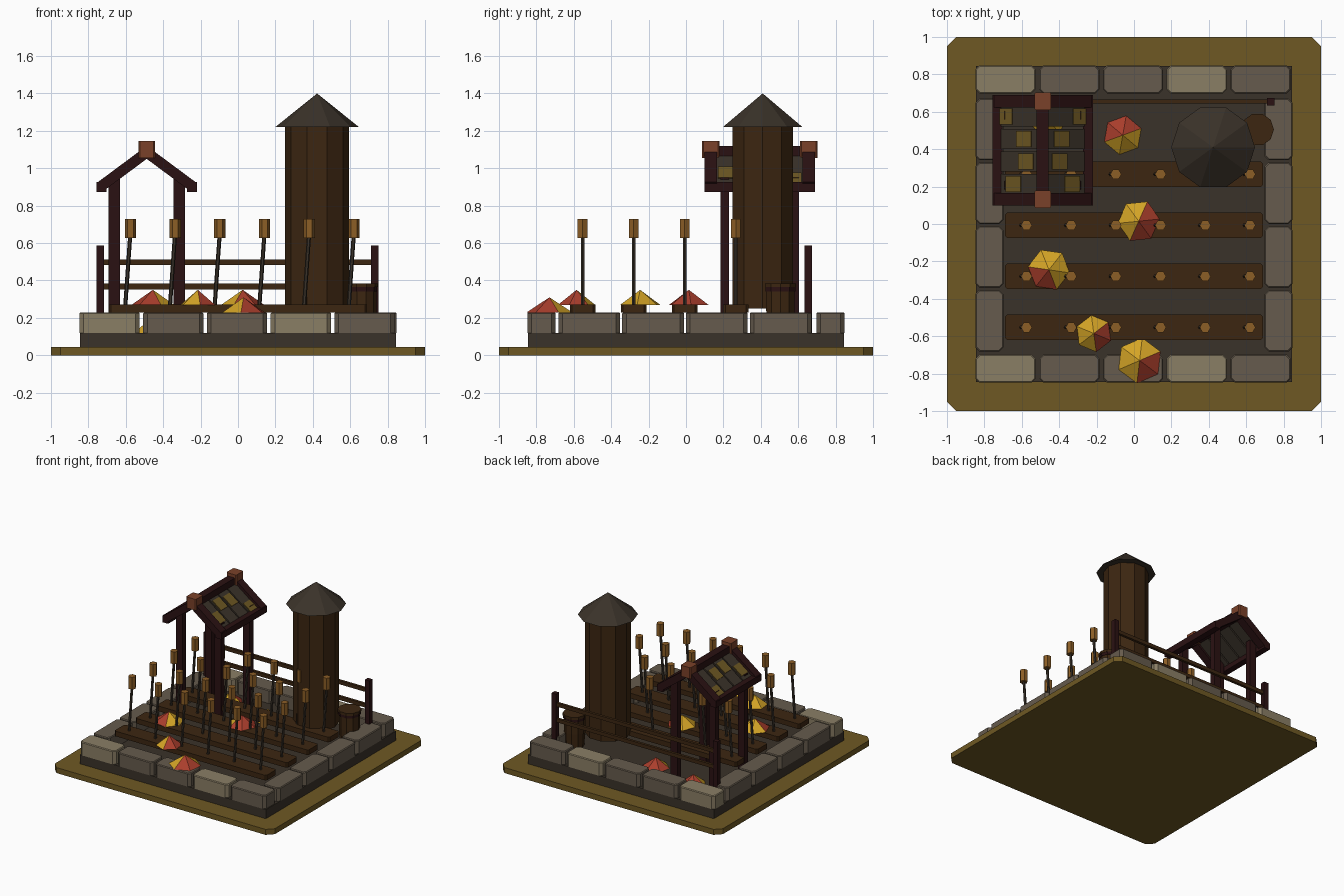
import bpy, bmesh, math
from mathutils import Vector, Matrix

if "Cube" in bpy.data.objects:
    bpy.data.objects.remove(bpy.data.objects["Cube"])


def srgb(*c):
    return tuple((v / 255 / 12.92) if v < 10 else ((v / 255 + 0.055) / 1.055) ** 2.4 for v in c) + (1.0,)


def material(name, *c):
    m = bpy.data.materials.new(name)
    m.diffuse_color = srgb(*c)
    m.use_nodes = True
    m.node_tree.nodes["Principled BSDF"].inputs["Base Color"].default_value = m.diffuse_color
    return m


OLIVE = material("olive_grass", 110, 88, 35)
SOIL = material("dark_soil", 58, 50, 41)
STONE = material("grey_stone", 102, 91, 77)
PALE = material("pale_stone", 138, 126, 101)
BROWN = material("brown_wood", 60, 38, 17)
MAROON = material("maroon_wood", 42, 17, 18)
RUST = material("rust_cap", 122, 65, 41)
AMBER = material("amber_head", 140, 94, 38)
YELLOW = material("yellow_leaf", 212, 164, 38)
RED = material("red_leaf", 170, 62, 44)


def finish(name, bm, *mats):
    bmesh.ops.remove_doubles(bm, verts=bm.verts, dist=1e-5)
    bmesh.ops.recalc_face_normals(bm, faces=bm.faces)
    me = bpy.data.meshes.new(name)
    bm.to_mesh(me)
    bm.free()
    for m in mats:
        me.materials.append(m)
    ob = bpy.data.objects.new(name, me)
    bpy.context.collection.objects.link(ob)
    return ob


def box(name, x, y, z, mat, corner=0.0, top=0.0):
    """Box from (min, max) ranges; corner cuts upright edges, top cuts the upper rim."""
    bm = bmesh.new()
    size = Vector((x[1] - x[0], y[1] - y[0], z[1] - z[0]))
    mid = Vector((sum(x), sum(y), sum(z))) / 2
    bmesh.ops.create_cube(bm, size=1, matrix=Matrix.Translation(mid) @ Matrix.Diagonal((*size, 1)))
    if corner:
        up = [e for e in bm.edges if abs(e.verts[0].co.z - e.verts[1].co.z) > 1e-4]
        bmesh.ops.bevel(bm, geom=up, offset=corner, segments=1, affect='EDGES')
    if top:
        rim = [e for e in bm.edges if all(v.co.z > z[1] - 1e-4 for v in e.verts)]
        bmesh.ops.bevel(bm, geom=rim, offset=top, segments=1, affect='EDGES')
    return finish(name, bm, mat)


def beam(name, p, q, side, thick, mat):
    """Bar from p to q, 'side' wide along y and 'thick' the other way."""
    p, q = Vector(p), Vector(q)
    d = (q - p).normalized()
    w = Vector((0, 1, 0))
    h = d.cross(w).normalized()
    bm = bmesh.new()
    ends = [[bm.verts.new(c + w * side / 2 * a + h * thick / 2 * b)
             for a, b in ((-1, -1), (1, -1), (1, 1), (-1, 1))] for c in (p, q)]
    for e in ends:
        bm.faces.new(e)
    for i in range(4):
        j = (i + 1) % 4
        bm.faces.new((ends[0][i], ends[0][j], ends[1][j], ends[1][i]))
    return finish(name, bm, mat)


def turned(name, rings, n, at, mats, spin=0.0, lean=0.0):
    """Stack of n-sided rings (radius, z) around 'at'; lean shifts x per unit z."""
    bm = bmesh.new()
    loops = []
    for r, z in rings:
        loops.append([bm.verts.new((at[0] + lean * (z - rings[0][1]) + r * math.cos(spin + math.tau * k / n),
                                    at[1] + r * math.sin(spin + math.tau * k / n), z)) for k in range(n)])
    for a, b in zip(loops, loops[1:]):
        for i in range(n):
            j = (i + 1) % n
            bm.faces.new((a[i], a[j], b[j], b[i]))
    bm.faces.new(loops[0])
    if rings[-1][0] > 1e-3:
        bm.faces.new(loops[-1])
    bmesh.ops.remove_doubles(bm, verts=bm.verts, dist=1e-5)
    bmesh.ops.dissolve_degenerate(bm, edges=bm.edges, dist=1e-5)
    return finish(name, bm, *mats)


# ground plate and soil bed
box("ground_plate", (-1, 1), (-1, 1), (0, 0.045), OLIVE, corner=0.05)
box("soil_bed", (-0.845, 0.845), (-0.845, 0.845), (0.045, 0.12), SOIL)

# stone border: five in front and back, four on each side
for i in range(5):
    x = -0.848 + i * 0.341
    mat = PALE if i in (0, 3) else STONE
    for end, y in (("front", (-0.848, -0.698)), ("back", (0.698, 0.848))):
        box(f"{end}_stone_{i}", (x, x + 0.332 - 0.01), y, (0.12, 0.23), mat, 0.022, 0.006)
for i in range(4):
    y = -0.677 + i * 0.341
    for side, x in (("left", (-0.848, -0.698)), ("right", (0.698, 0.848))):
        box(f"{side}_stone_{i}", x, (y - 0.005, y + 0.325), (0.12, 0.23), STONE, 0.022, 0.006)

# planting rows with leaning stakes
for r in range(4):
    y = -0.553 + r * 0.273
    box(f"row_plank_{r}", (-0.69, 0.69), (y - 0.068, y + 0.068), (0.23, 0.272), BROWN, 0.012)
    for c in range(6):
        x = -0.575 + c * 0.239
        turned(f"stake_{r}_{c}", [(0.011, 0.26), (0.011, 0.64)], 6, (x - 0.028, y), [SOIL], lean=0.07)
        turned(f"stake_head_{r}_{c}", [(0.03, 0.628), (0.03, 0.728)], 6, (x, y), [AMBER])

# silo with pointed roof
turned("silo_wall", [(0.171, 0.25), (0.171, 1.23)], 10, (0.423, 0.41), [BROWN])
turned("silo_roof", [(0.224, 1.22), (0.0, 1.4)], 10, (0.423, 0.41), [SOIL])

# barrel beside the silo
turned("barrel", [(0.074, 0.12), (0.08, 0.24), (0.08, 0.345)], 10, (0.66, 0.505), [BROWN])
turned("barrel_hoop", [(0.084, 0.342), (0.084, 0.366)], 10, (0.66, 0.505), [MAROON])
turned("barrel_lid", [(0.088, 0.364), (0.088, 0.385)], 10, (0.66, 0.505), [BROWN])

# back fence
for x in (-0.736, 0.73):
    box("fence_post", (x - 0.02, x + 0.02), (0.633, 0.673), (0.12, 0.587), MAROON)
for z in (0.368, 0.497):
    box("fence_rail", (-0.735, 0.73), (0.643, 0.665), (z - 0.015, z + 0.015), BROWN)

# open shelter: posts, rafters, ridge, eaves and caps
CX, CY = -0.488, 0.394
for sx in (-1, 1):
    for sy in (-1, 1):
        px, py = CX + sx * 0.174, CY + sy * 0.187
        box("shelter_post", (px - 0.03, px + 0.03), (py - 0.023, py + 0.023), (0.12, 0.95), MAROON)
        ry = CY + sy * 0.262
        beam("shelter_rafter", (CX, ry, 1.085), (CX + sx * 0.252, ry, 0.898), 0.068, 0.056, MAROON)
    ex = CX + sx * 0.242
    box("shelter_eave", (ex - 0.026, ex + 0.026), (CY - 0.296, CY + 0.296), (0.872, 0.926), MAROON)
box("shelter_ridge", (CX - 0.032, CX + 0.032), (CY - 0.29, CY + 0.29), (1.06, 1.12), MAROON)
for sy in (-1, 1):
    cy = CY + sy * 0.262
    box("ridge_cap", (CX - 0.045, CX + 0.045), (cy - 0.047, cy + 0.047), (1.055, 1.146), RUST, 0.008)

# roof boards with narrow gaps, each with a mossy patch (start, end along the slope)
patches = [(0.45, 0.8), (0.15, 0.5), (0.2, 0.55), (0.65, 0.95)]
for sx in (-1, 1):
    top, low = Vector((CX + sx * 0.01, 0, 1.073)), Vector((CX + sx * 0.235, 0, 0.907))
    lift = Vector((sx * 0.006, 0, 0.008))
    for i, (a, b) in enumerate(patches):
        y = Vector((0, CY - 0.18 + i * 0.12, 0))
        beam(f"roof_board_{i}", top + y, low + y, 0.108, 0.016, SOIL)
        beam(f"moss_patch_{i}", top.lerp(low, a) + y + lift, top.lerp(low, b) + y + lift, 0.085, 0.009, OLIVE)

# leaf piles: (x, y, base z, sides, radius, direction of the red side, red limit)
piles = [(-0.06, 0.475, 0.12, 6, 0.105, 125, 0.25), (0.025, 0.015, 0.27, 6, 0.115, -30, 0.0),
         (-0.455, -0.245, 0.27, 6, 0.115, 235, 0.1), (-0.215, -0.585, 0.27, 6, 0.1, -40, 0.6),
         (0.03, -0.73, 0.23, 6, 0.122, -20, 0.6), (-0.46, 0.56, 0.12, 6, 0.1, 110, 0.0)]
for i, (x, y, z, n, r, ang, limit) in enumerate(piles):
    pile = turned(f"leaf_pile_{i}", [(r, z), (0.0, z + 0.08)], n, (x, y), [YELLOW, RED], spin=0.35 + i * 0.8)
    way = Vector((math.cos(math.radians(ang)), math.sin(math.radians(ang))))
    for f in pile.data.polygons:
        flat = Vector(f.normal[:2])
        if flat.length > 0.1 and flat.normalized().dot(way) > limit:
            f.material_index = 1
